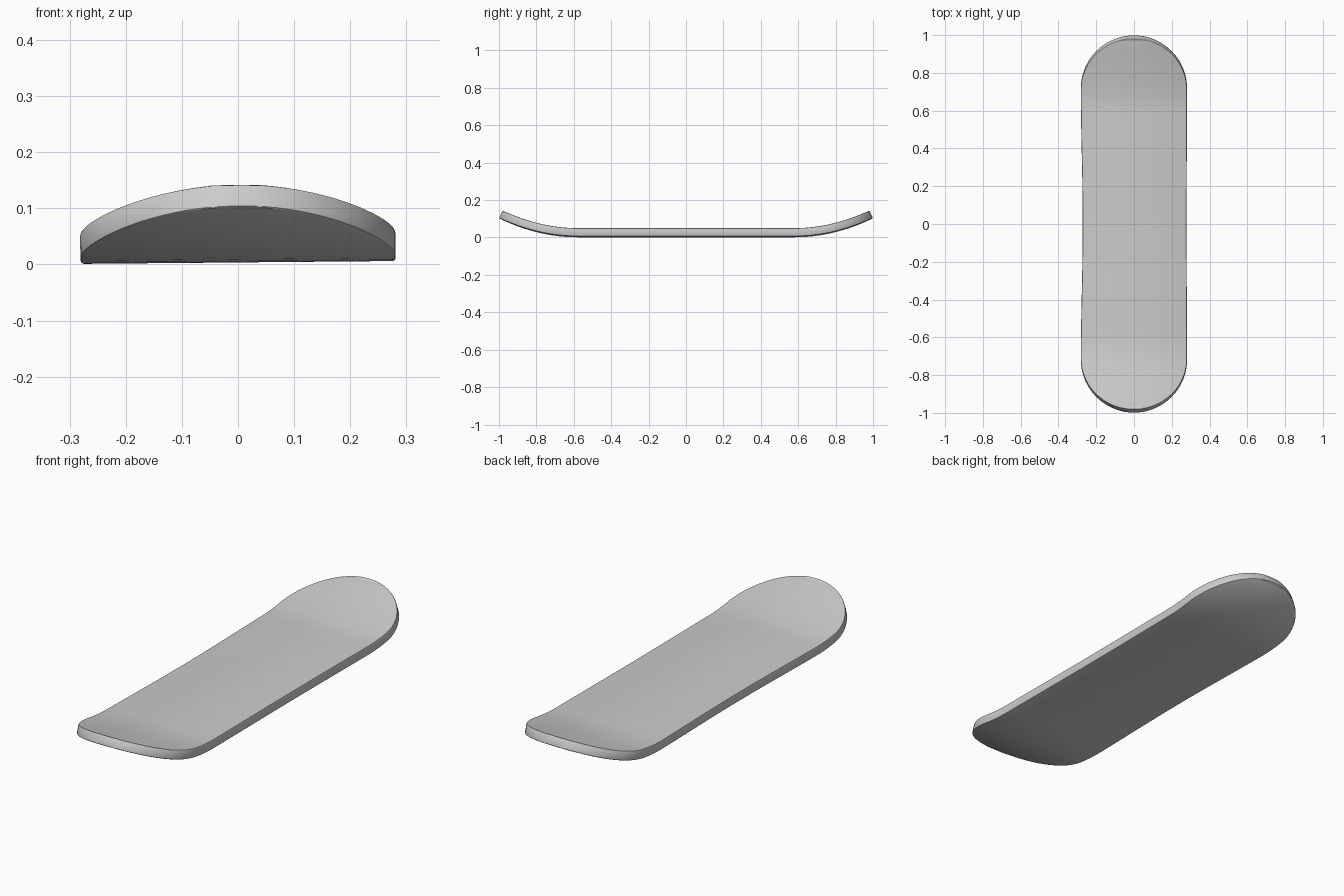
import bpy, bmesh, math

if "Cube" in bpy.data.objects:
    bpy.data.objects.remove(bpy.data.objects["Cube"])

HALF_W = 0.281      # half width of the deck
END_Y = 0.72        # where the rounded ends begin
FLAT_Y = 0.58       # where the nose and tail start to curve up
THICK = 0.044


def bottom_height(x, y):
    t = max(0.0, abs(y) - FLAT_Y) / (1 - FLAT_Y)
    return 0.0035 + 0.009 * x + 0.1 * t ** 2


def side_x(y, waist):
    return HALF_W - waist * 0.5 * (1 + math.cos(math.pi * y / END_Y))


# Stations along the length: (y, left x, right x), rounded ends and slight waist
end = []
for i in range(1, 19):
    a = math.radians(5 * i)
    end.append((END_Y + (1 - END_Y) * math.cos(a), HALF_W * math.sin(a)))
stations = [(y, -w, w) for y, w in end]
n = 36
for i in range(1, n):
    y = END_Y - 2 * END_Y * i / n
    stations.append((y, -side_x(y, 0.01), side_x(y, 0.003)))
stations += [(-y, -w, w) for y, w in reversed(end)]

# Deck underside as a strip of faces
bm = bmesh.new()
tip = bm.verts.new((0, 1, bottom_height(0, 1)))
tail = bm.verts.new((0, -1, bottom_height(0, -1)))
rows = [[bm.verts.new((x, y, bottom_height(x, y))) for x in (l, r)]
        for y, l, r in stations]
bm.faces.new((tip, rows[0][0], rows[0][1]))
for a, b in zip(rows, rows[1:]):
    bm.faces.new((a[0], b[0], b[1], a[1]))
bm.faces.new((tail, rows[-1][1], rows[-1][0]))
bm.normal_update()
if sum(f.normal.z for f in bm.faces) < 0:
    bmesh.ops.reverse_faces(bm, faces=bm.faces[:])
mesh = bpy.data.meshes.new("deck")
bm.to_mesh(mesh)
bm.free()
deck = bpy.data.objects.new("deck", mesh)
bpy.context.collection.objects.link(deck)

# Thickness grows upward from the underside, then a small edge bevel
solid = deck.modifiers.new("thickness", 'SOLIDIFY')
solid.thickness = THICK
solid.offset = 1
bevel = deck.modifiers.new("edge_bevel", 'BEVEL')
bevel.width = 0.005
bevel.segments = 2
bevel.limit_method = 'ANGLE'
bevel.angle_limit = math.radians(45)
bevel.use_clamp_overlap = False

# Apply modifiers and shade smooth
bpy.context.view_layer.objects.active = deck
deck.select_set(True)
for m in ("thickness", "edge_bevel"):
    bpy.ops.object.modifier_apply(modifier=m)
bpy.ops.object.shade_smooth_by_angle(angle=math.radians(30))
